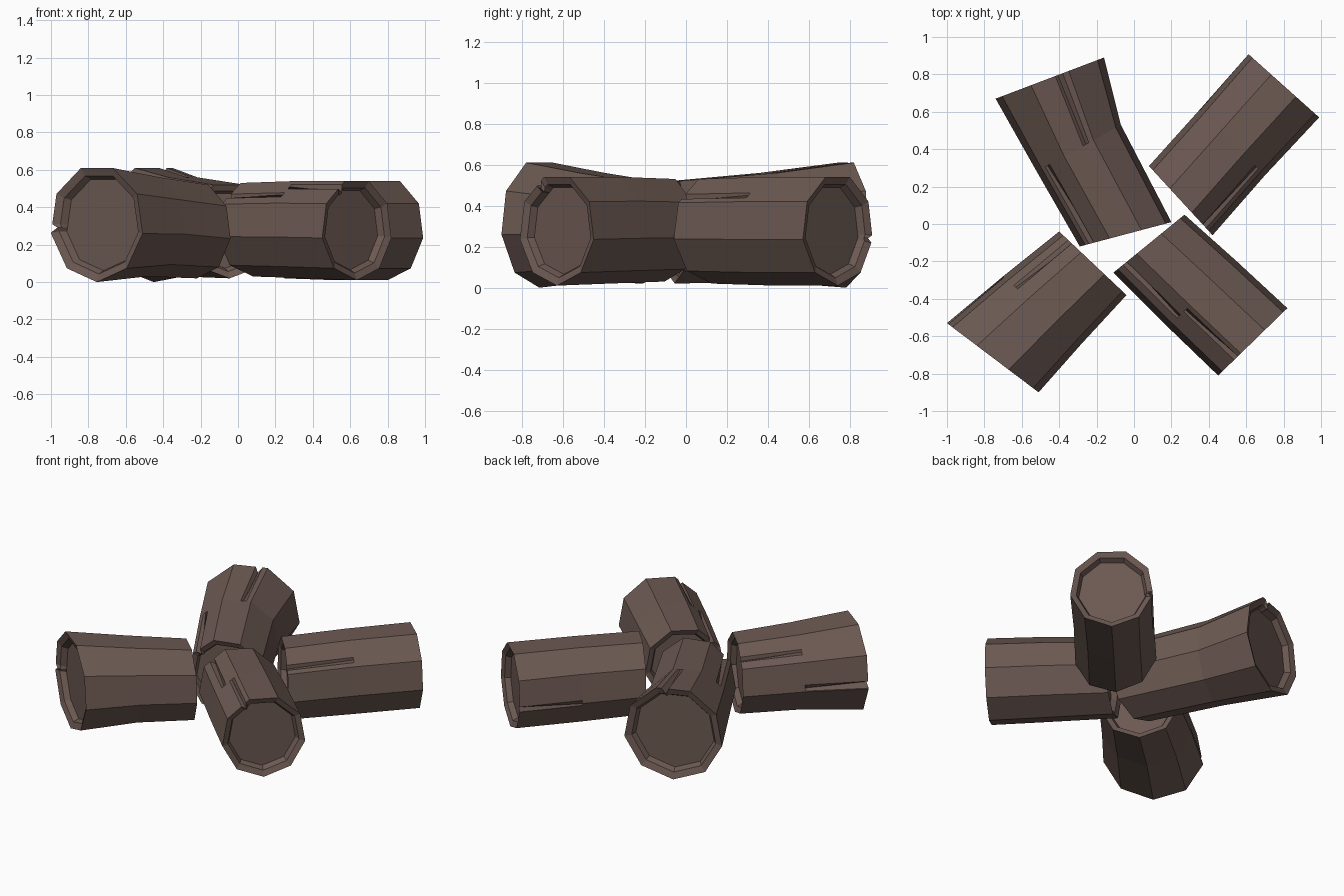
import bpy, bmesh, math
from mathutils import Vector

if "Cube" in bpy.data.objects:
    bpy.data.objects.remove(bpy.data.objects["Cube"])

SIDES = 9
STEP = 360 / SIDES
PHASE = 70          # flat facet on top, corner at the bottom

bark = bpy.data.materials.new("bark")
bark.diffuse_color = (0.15, 0.10, 0.085, 1)
bark.use_nodes = True
bark.node_tree.nodes["Principled BSDF"].inputs["Base Color"].default_value = bark.diffuse_color


def facet_radius(deg):
    """Radius of the nine-sided outline at any angle."""
    off = (deg - PHASE) % STEP - STEP / 2
    return math.cos(math.radians(STEP / 2)) / math.cos(math.radians(off))


def make_log(name, stations, outer_crack, inner_crack):
    """stations: outer, middle, inner as (left xy, right xy, z low, z high)."""
    cols = [(PHASE + i * STEP) % 360 for i in range(SIDES)]
    for c in (outer_crack, inner_crack):
        cols += [c - 4, c, c + 4]
    cols = sorted(set(cols))

    frames = []
    for (lx, ly), (rx, ry), lo, hi in stations:
        h = (hi - lo) / 1.94
        centre = Vector(((lx + rx) / 2, (ly + ry) / 2, lo + h))
        side = Vector((rx - lx, ry - ly, 0)) / 2 / 0.985
        frames.append((centre, side, Vector((0, 0, h))))

    bm = bmesh.new()

    def ring(frame, scale=1.0, crack=None, pull=1.0, shift=Vector()):
        centre, side, up = frame
        out = []
        for d in cols:
            r = facet_radius(d) * scale * (pull if d == crack else 1)
            a = math.radians(d)
            out.append(bm.verts.new(centre + shift + side * math.cos(a) * r + up * math.sin(a) * r))
        return out

    into = (frames[1][0] - frames[0][0]).normalized()
    back = (frames[1][0] - frames[2][0]).normalized()
    oc, ic = outer_crack, inner_crack
    # recessed end, rim, bark, rim, recessed end
    rings = [
        ring(frames[0], 0.80, shift=into * 0.05),
        ring(frames[0], 0.86, oc, 0.95, into * 0.015),
        ring(frames[0], 1.0, oc, 0.87),
        ring(frames[1]),
        ring(frames[2], 1.0, ic, 0.87),
        ring(frames[2], 0.86, ic, 0.95, back * 0.015),
        ring(frames[2], 0.80, shift=back * 0.05),
    ]
    n = len(cols)
    for a, b in zip(rings, rings[1:]):
        for i in range(n):
            j = (i + 1) % n
            bm.faces.new((a[i], a[j], b[j], b[i]))
    bm.faces.new(rings[0])
    bm.faces.new(rings[-1])
    bmesh.ops.recalc_face_normals(bm, faces=bm.faces)
    me = bpy.data.meshes.new(name)
    bm.to_mesh(me)
    bm.free()
    me.materials.append(bark)
    bpy.context.collection.objects.link(bpy.data.objects.new(name, me))


# four logs laid in a cross
make_log("log_back_left", [
    ((-0.74, 0.67), (-0.16, 0.89), 0.01, 0.62),
    ((-0.52, 0.28), (-0.07, 0.53), 0.04, 0.57),
    ((-0.29, -0.12), (0.20, 0.01), 0.03, 0.53)], 80, 140)
make_log("log_back_right", [
    ((0.61, 0.91), (0.99, 0.57), 0.02, 0.55),
    ((0.35, 0.61), (0.70, 0.26), 0.02, 0.55),
    ((0.08, 0.31), (0.42, -0.06), 0.03, 0.54)], 190, 40)
make_log("log_front_left", [
    ((-1.0, -0.53), (-0.51, -0.90), 0.01, 0.62),
    ((-0.70, -0.28), (-0.28, -0.64), 0.04, 0.57),
    ((-0.40, -0.04), (-0.04, -0.38), 0.03, 0.53)], 185, 135)
make_log("log_front_right", [
    ((0.45, -0.81), (0.82, -0.45), 0.02, 0.55),
    ((0.18, -0.55), (0.55, -0.20), 0.03, 0.55),
    ((-0.11, -0.26), (0.27, 0.05), 0.04, 0.54)], 120, 135)

# rest the lowest corner on the ground
low = min(v.co.z for o in bpy.data.objects for v in o.data.vertices)
for o in bpy.data.objects:
    o.location.z -= low
